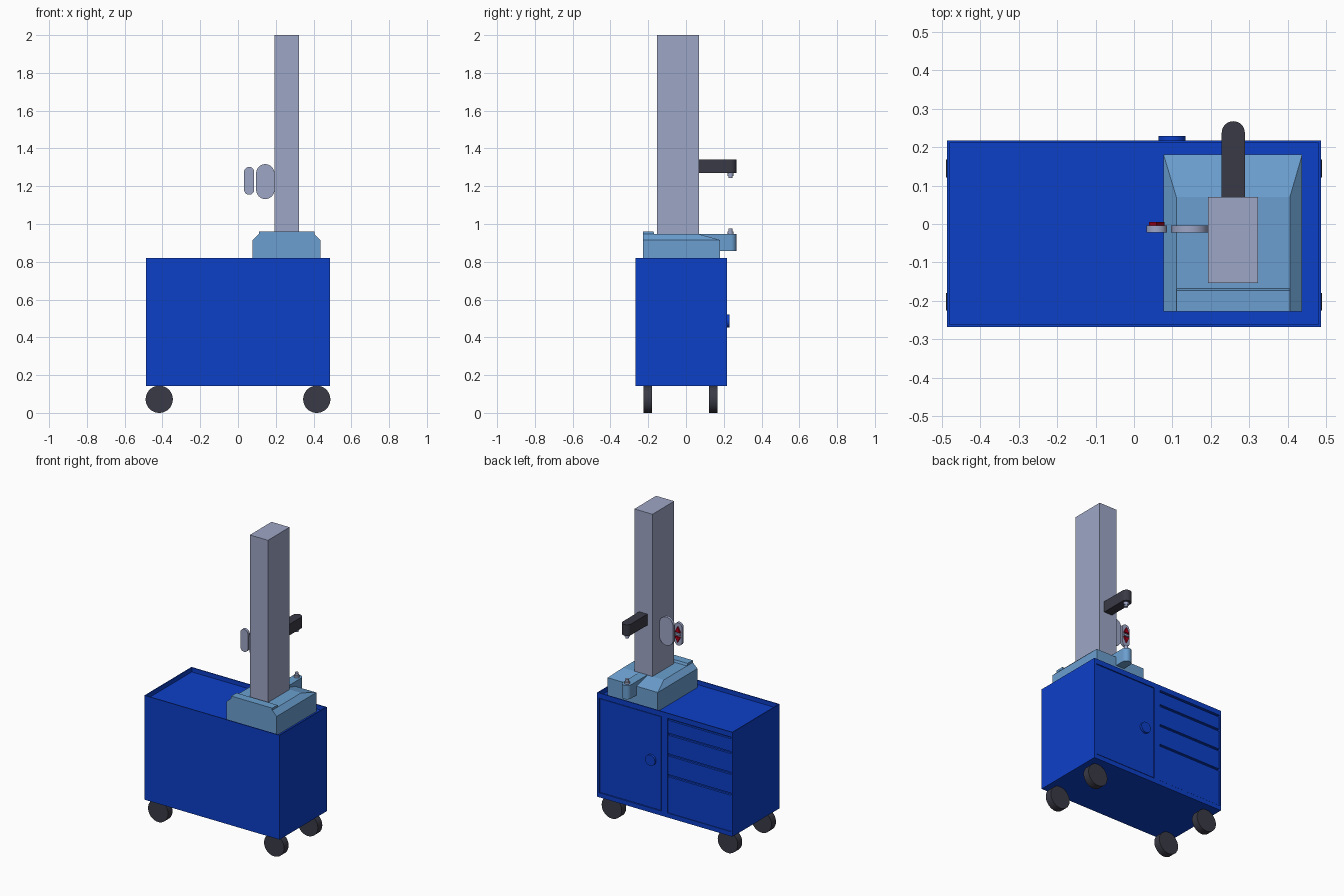
import bpy, bmesh, math

if "Cube" in bpy.data.objects:
    bpy.data.objects.remove(bpy.data.objects["Cube"])


def material(name, rgb):
    m = bpy.data.materials.new(name)
    m.diffuse_color = (*rgb, 1)
    m.use_nodes = True
    m.node_tree.nodes["Principled BSDF"].inputs["Base Color"].default_value = m.diffuse_color
    return m


BLUE = material("cabinet_blue", (0.004, 0.05, 0.58))
SKY = material("light_blue", (0.147, 0.347, 0.63))
GREY = material("lavender_grey", (0.34, 0.38, 0.56))
DARK = material("dark_grey", (0.042, 0.042, 0.061))
RED = material("red", (0.4, 0.0, 0.01))


def finish(name, bm, mat, smooth=False):
    bmesh.ops.recalc_face_normals(bm, faces=bm.faces)
    me = bpy.data.meshes.new(name)
    bm.to_mesh(me)
    bm.free()
    me.materials.append(mat)
    ob = bpy.data.objects.new(name, me)
    bpy.context.collection.objects.link(ob)
    if smooth:
        bpy.ops.object.select_all(action='DESELECT')
        ob.select_set(True)
        bpy.context.view_layer.objects.active = ob
        bpy.ops.object.shade_smooth_by_angle(angle=math.radians(30))
    return ob


def prism(name, pts, axis, a, b, mat, smooth=False):
    """Extrude a 2D outline from a to b along the y or z axis."""
    bm = bmesh.new()
    place = {'y': lambda u, v, t: (u, t, v), 'z': lambda u, v, t: (u, v, t)}[axis]
    lo = [bm.verts.new(place(u, v, a)) for u, v in pts]
    hi = [bm.verts.new(place(u, v, b)) for u, v in pts]
    bm.faces.new(lo)
    bm.faces.new(hi)
    n = len(pts)
    for i in range(n):
        j = (i + 1) % n
        bm.faces.new((lo[i], lo[j], hi[j], hi[i]))
    return finish(name, bm, mat, smooth)


def box(name, x0, x1, y0, y1, z0, z1, mat):
    return prism(name, [(x0, y0), (x1, y0), (x1, y1), (x0, y1)], 'z', z0, z1, mat)


def arc(cx, cy, r, a0, a1, n=16):
    return [(cx + r * math.cos(math.radians(a0 + (a1 - a0) * i / n)),
             cy + r * math.sin(math.radians(a0 + (a1 - a0) * i / n))) for i in range(n + 1)]


def disc(name, cu, cv, r, axis, a, b, mat):
    return prism(name, arc(cu, cv, r, 0, 360, 40)[:-1], axis, a, b, mat, True)


def stadium(x0, x1, z0, z1):
    r, c = (x1 - x0) / 2, (x0 + x1) / 2
    return arc(c, z1 - r, r, 0, 180) + arc(c, z0 + r, r, 180, 360)


# Cabinet with a tray top
W, Y0, Y1, Z0, Z1 = 0.486, -0.267, 0.217, 0.143, 0.82
cabinet = box("cabinet", -W, W, Y0, Y1, Z0, Z1, BLUE)
bm = bmesh.new()
bm.from_mesh(cabinet.data)
top = max(bm.faces, key=lambda f: f.calc_center_median().z)
bmesh.ops.inset_region(bm, faces=[top], thickness=0.009)
bmesh.ops.inset_region(bm, faces=[top], thickness=0.0, depth=-0.028)
bm.to_mesh(cabinet.data)
bm.free()

# Openings in the back for the door and the drawers
DOOR = (0.025, 0.472)
DRAWERS = (-0.477, -0.018)
for x0, x1 in (DOOR, DRAWERS):
    cutter = box("opening_cutter", x0, x1, Y1 - 0.016, Y1 + 0.05, 0.172, 0.787, BLUE)
    mod = cabinet.modifiers.new("opening", 'BOOLEAN')
    mod.object, mod.operation, mod.solver = cutter, 'DIFFERENCE', 'EXACT'
    bpy.context.view_layer.objects.active = cabinet
    bpy.ops.object.modifier_apply(modifier=mod.name)
    bpy.data.objects.remove(cutter)

# Door, knob and drawer fronts
box("door", DOOR[0] + 0.004, DOOR[1] - 0.004, Y1 - 0.017, Y1 - 0.002, 0.176, 0.783, BLUE)
disc("door_knob", 0.0985, 0.487, 0.035, 'y', Y1 - 0.003, 0.229, BLUE)
levels = [0.787, 0.69, 0.555, 0.42, 0.172]
for i in range(4):
    box(f"drawer_{i + 1}", DRAWERS[0] + 0.003, DRAWERS[1] - 0.003, Y1 - 0.017, Y1 - 0.002,
        levels[i + 1] + 0.002, levels[i] - 0.012, BLUE)

# Wheels
for x in (-0.417, 0.417):
    for y0, y1 in ((-0.225, -0.179), (0.121, 0.167)):
        disc("wheel", x, 0.072, 0.072, 'y', y0, y1, DARK)

# Column base: chamfered sides and a sloping back
bm = bmesh.new()
rings = [[(0.077, -0.227, 0.79), (0.437, -0.227, 0.79), (0.437, 0.18, 0.79), (0.077, 0.18, 0.79)],
         [(0.077, -0.227, 0.915), (0.437, -0.227, 0.915), (0.437, 0.18, 0.915), (0.077, 0.18, 0.915)],
         [(0.11, -0.227, 0.946), (0.405, -0.227, 0.946), (0.405, 0.07, 0.946), (0.11, 0.07, 0.946)]]
rings = [[bm.verts.new(p) for p in ring] for ring in rings]
bm.faces.new(rings[0])
bm.faces.new(rings[2])
for lo, hi in zip(rings, rings[1:]):
    for i in range(4):
        j = (i + 1) % 4
        bm.faces.new((lo[i], lo[j], hi[j], hi[i]))
finish("column_base", bm, SKY)

# Raised strip along the front of the base
strip = box("base_front_strip", 0.11, 0.405, -0.227, -0.165, 0.94, 0.96, SKY)
for v in strip.data.vertices:
    if v.co.z > 0.95 and v.co.y > -0.2:
        v.co.y = -0.173

# Column
box("column", 0.192, 0.322, -0.153, 0.07, 0.93, 2.0, GREY)

# Upper and lower clamp arms with their pins
outline = [(0.228, 0.06)] + [(0.288, 0.06)] + arc(0.258, 0.237, 0.03, 0, 180)
prism("upper_arm", outline, 'z', 1.27, 1.342, DARK, True)
prism("lower_arm", outline, 'z', 0.858, 0.947, SKY, True)
for name, z0, z1 in (("upper", 1.255, 1.275), ("lower", 0.94, 0.96)):
    disc(name + "_pin_collar", 0.258, 0.235, 0.016, 'z', z0, z1, GREY)
disc("upper_pin", 0.258, 0.235, 0.011, 'z', 1.243, 1.26, GREY)
disc("lower_pin", 0.258, 0.235, 0.011, 'z', 0.955, 0.977, GREY)

# Control plates beside the column, with red direction buttons
prism("inner_plate", stadium(0.096, 0.193, 1.132, 1.317), 'y', -0.022, -0.004, GREY, True)
prism("control_plate", stadium(0.032, 0.086, 1.155, 1.302), 'y', -0.022, -0.004, GREY, True)
for name, s in (("up", 1), ("down", -1)):
    tri = [(0.039, 1.2285 + s * 0.014), (0.079, 1.2285 + s * 0.014), (0.059, 1.2285 + s * 0.052)]
    prism(name + "_button", tri, 'y', -0.006, 0.005, RED)
box("stop_button", 0.041, 0.077, -0.006, 0.003, 1.222, 1.235, GREY)
